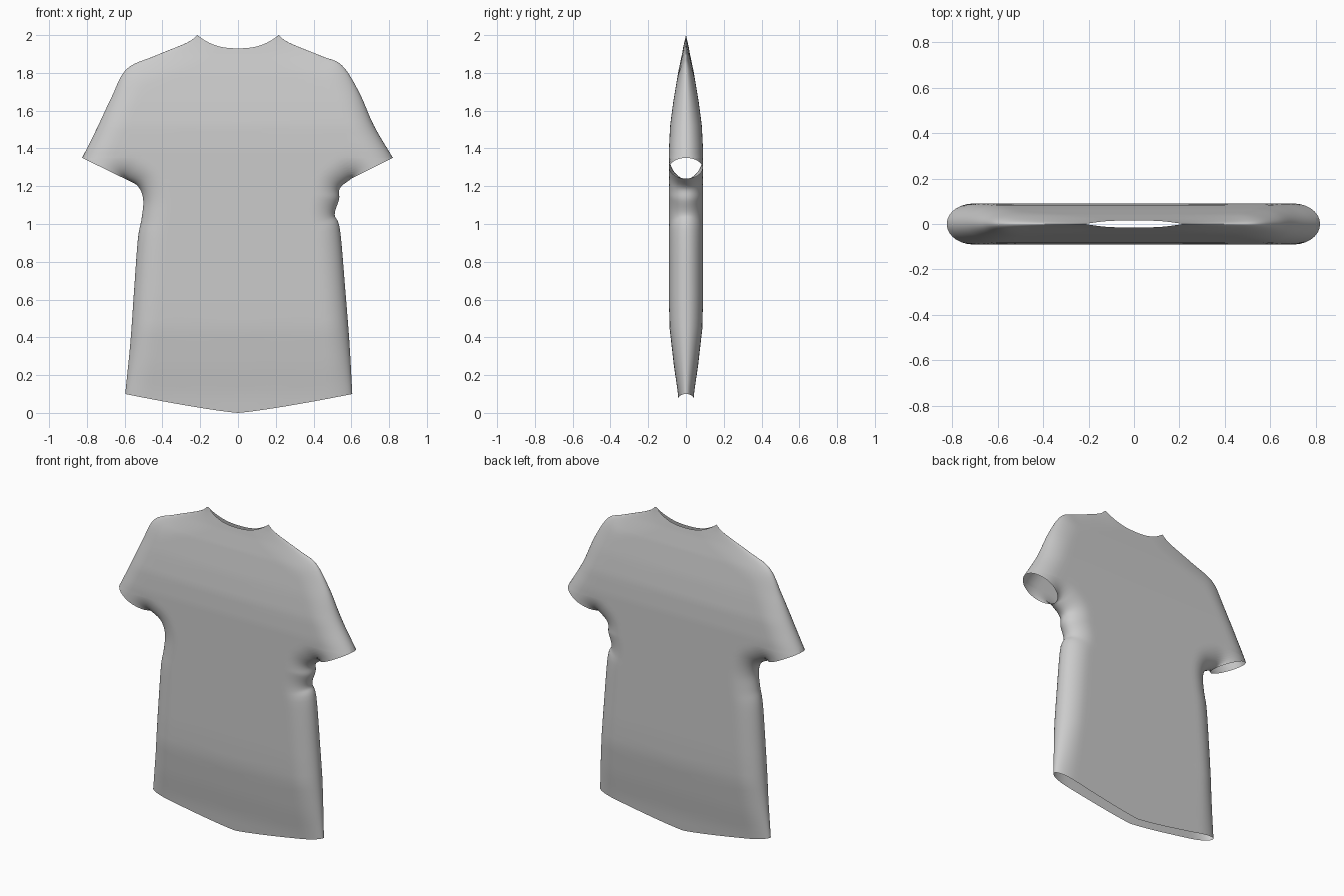
import bpy, bmesh, math
from mathutils import Vector
from mathutils.geometry import intersect_point_line

if "Cube" in bpy.data.objects:
    bpy.data.objects.remove(bpy.data.objects["Cube"])

# Outline key points (|x|, z): side seams from hem to armpit, shoulder seams from cuff tip to neck
SIDE_R = [(.605, .10), (.59, .37), (.568, .65), (.54, .97), (.512, 1.05), (.535, 1.13), (.54, 1.19), (.60, 1.24)]
SIDE_L = [(.597, .10), (.57, .37), (.55, .65), (.53, .92), (.51, 1.03), (.502, 1.13), (.53, 1.20), (.60, 1.24)]
SHOULDER_R = [(.82, 1.35), (.72, 1.52), (.64, 1.70), (.55, 1.84), (.44, 1.89), (.27, 1.96), (.215, 2.0)]
SHOULDER_L = [(.825, 1.35), (.75, 1.50), (.67, 1.67), (.59, 1.82), (.44, 1.89), (.27, 1.96), (.215, 2.0)]
# Half thickness of the garment against height
THICK = [(0, .034), (.1, .042), (.25, .064), (.45, .087), (.6, .09), (1.4, .09), (1.52, .084),
         (1.65, .067), (1.8, .042), (1.9, .021), (2.0, .003)]


def smooth(pts, steps):
    """Catmull-Rom through the points."""
    p = [Vector(q) for q in pts]
    p = [2 * p[0] - p[1]] + p + [2 * p[-1] - p[-2]]
    out = []
    for i in range(1, len(p) - 2):
        a, b, c, d = p[i - 1:i + 3]
        for k in range(steps):
            t = k / steps
            out.append(.5 * (2 * b + (c - a) * t + (2 * a - 5 * b + 4 * c - d) * t * t
                             + (3 * b - a - 3 * c + d) * t ** 3))
    return out + [p[-2]]


def half_thickness(z):
    for (z0, a), (z1, b) in zip(THICK, THICK[1:]):
        if z <= z1:
            t = max(0, (z - z0) / (z1 - z0))
            return a + (b - a) * t
    return THICK[-1][1]


def seam_distance(p, seams):
    best = 9
    for seam in seams:
        for a, b in zip(seam, seam[1:]):
            q, t = intersect_point_line(p, a, b)
            q = a + (b - a) * min(1, max(0, t))
            best = min(best, (p - q.to_2d()).length)
    return best


def outline(side, shoulder):
    s, sh = smooth(side, 6), smooth(shoulder, 6)
    n = 14
    cuff = [s[-1].lerp(sh[0], .5 - .5 * math.cos(math.pi * k / n)) for k in range(1, n)]
    return s + cuff + sh, (s, sh)


right, seams_r = outline(SIDE_R, SHOULDER_R)
left, seams_l = outline(SIDE_L, SHOULDER_L)

# Front and back panels: rows run from the centre line to both seams
N, R = 22, .13
bm = bmesh.new()
grids = {-1: [], 1: []}
for a, b in zip(left, right):
    z = (a.y + b.y) / 2
    if z < 1.24:
        zc = z - .1 * (1 - (z - .1) / 1.14)
    elif z > 1.35:
        zc = 1.35 + (z - 1.35) * .58 / .65
    else:
        zc = z
    power = 1.2 + 1.3 * (z / 2) ** 4
    rows = {-1: [], 1: []}
    for i in range(-N, N + 1):
        u = math.sin(math.pi / 2 * abs(i) / N)
        o, seams = (a, seams_l) if i < 0 else (b, seams_r)
        p = Vector((o.x * u, zc + (o.y - zc) * u ** power))
        d = min(1, seam_distance(p, seams) / R)
        y = half_thickness(p.y) * math.sqrt(max(0, 1 - (1 - d) ** 2))
        for s in rows:
            rows[s].append(bm.verts.new((math.copysign(p.x, i), s * y, p.y)))
    for s in grids:
        grids[s].append(rows[s])

for s, g in grids.items():
    for r0, r1 in zip(g, g[1:]):
        for i in range(2 * N):
            q = (r0[i], r0[i + 1], r1[i + 1], r1[i])
            bm.faces.new(q if s < 0 else q[::-1])

# Sew the panels together along the seams, leaving hem, cuffs and neck open
bmesh.ops.remove_doubles(bm, verts=bm.verts[:], dist=.0003)
mesh = bpy.data.meshes.new("shirt")
bm.to_mesh(mesh)
bm.free()
shirt = bpy.data.objects.new("shirt", mesh)
bpy.context.collection.objects.link(shirt)
mesh.shade_smooth()
